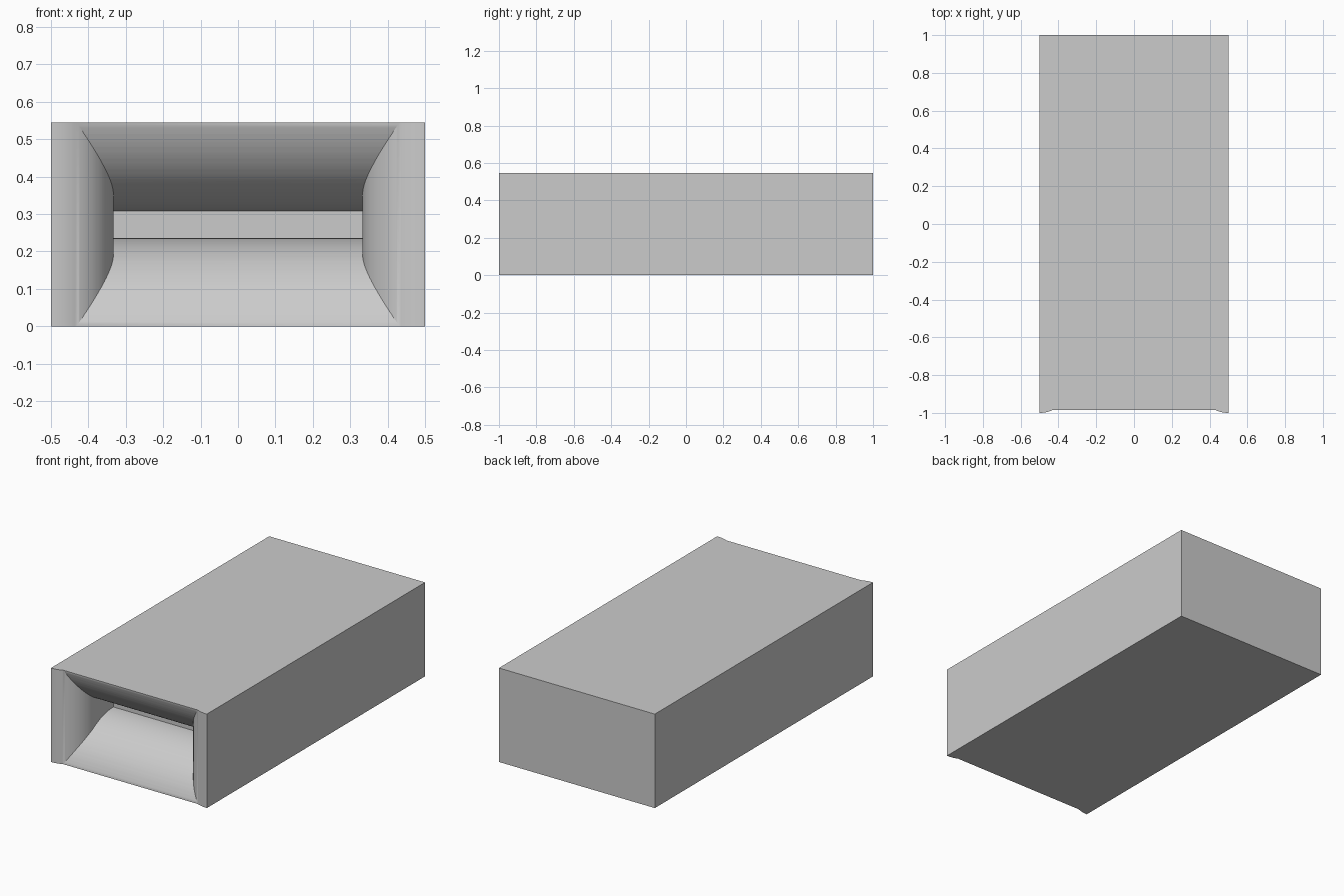
import bpy, bmesh
from math import sin, cos, acos, pi
from mathutils import Vector

if "Cube" in bpy.data.objects:
    bpy.data.objects.remove(bpy.data.objects["Cube"])

W, L, H = 1.0, 2.0, 0.545
FRONT = -L / 2
MID = H / 2
SLOT_W, SLOT_H = 0.333, 0.036      # half sizes of the throat slot
THROAT = FRONT + 0.333             # depth where the throat ends
STEPS = 28


def prism(name, profile, direction):
    """Solid made by sweeping a flat closed profile along a direction."""
    bm = bmesh.new()
    face = bm.faces.new([bm.verts.new(p) for p in profile])
    out = bmesh.ops.extrude_face_region(bm, geom=[face])
    moved = [v for v in out["geom"] if isinstance(v, bmesh.types.BMVert)]
    bmesh.ops.translate(bm, verts=moved, vec=Vector(direction))
    bmesh.ops.recalc_face_normals(bm, faces=bm.faces)
    mesh = bpy.data.meshes.new(name)
    bm.to_mesh(mesh)
    bm.free()
    obj = bpy.data.objects.new(name, mesh)
    bpy.context.collection.objects.link(obj)
    return obj


def flare(half_slot, radius, max_angle):
    """(half opening, y) points from the mouth to the start of the throat."""
    pts = []
    for i in range(STEPS + 1):
        a = max_angle * (1 - i / STEPS)
        pts.append((half_slot + radius * (1 - cos(a)), FRONT + radius * (1 - sin(a))))
    return pts


def boolean(target, cutter, operation):
    mod = target.modifiers.new(operation.lower(), "BOOLEAN")
    mod.operation, mod.solver, mod.object = operation, "EXACT", cutter
    bpy.ops.object.select_all(action="DESELECT")
    bpy.context.view_layer.objects.active = target
    target.select_set(True)
    bpy.ops.object.modifier_apply(modifier=mod.name)
    bpy.data.objects.remove(cutter, do_unlink=True)


# Plain cabinet box
x, y = W / 2, L / 2
cabinet = prism("horn_cabinet", [(-x, -y, 0), (x, -y, 0), (x, y, 0), (-x, y, 0)], (0, 0, H))

# Side walls of the horn: quarter-round flare, seen from above
side = flare(SLOT_W, 0.1665, pi / 2)
side = [(side[0][0], FRONT - 0.1)] + side + [(SLOT_W, THROAT)]
outline = [(w, d, -0.2) for w, d in side] + [(-w, d, -0.2) for w, d in reversed(side)]
horn = prism("horn_cutter", outline, (0, 0, H + 0.4))

# Roof and floor of the horn: larger rounded flare, seen from the side
roof = flare(SLOT_H, 0.3333, pi / 2)
roof = [(roof[0][0], FRONT - 0.2)] + roof + [(SLOT_H, THROAT + 0.1)]
outline = [(-0.7, d, MID + h) for h, d in roof] + [(-0.7, d, MID - h) for h, d in reversed(roof)]
vertical = prism("vertical_cutter", outline, (1.4, 0, 0))

# Carve the horn mouth out of the cabinet
boolean(horn, vertical, "INTERSECT")
boolean(cabinet, horn, "DIFFERENCE")

bpy.ops.object.select_all(action="DESELECT")
bpy.context.view_layer.objects.active = cabinet
cabinet.select_set(True)
bpy.ops.object.shade_smooth_by_angle(angle=pi / 6)
